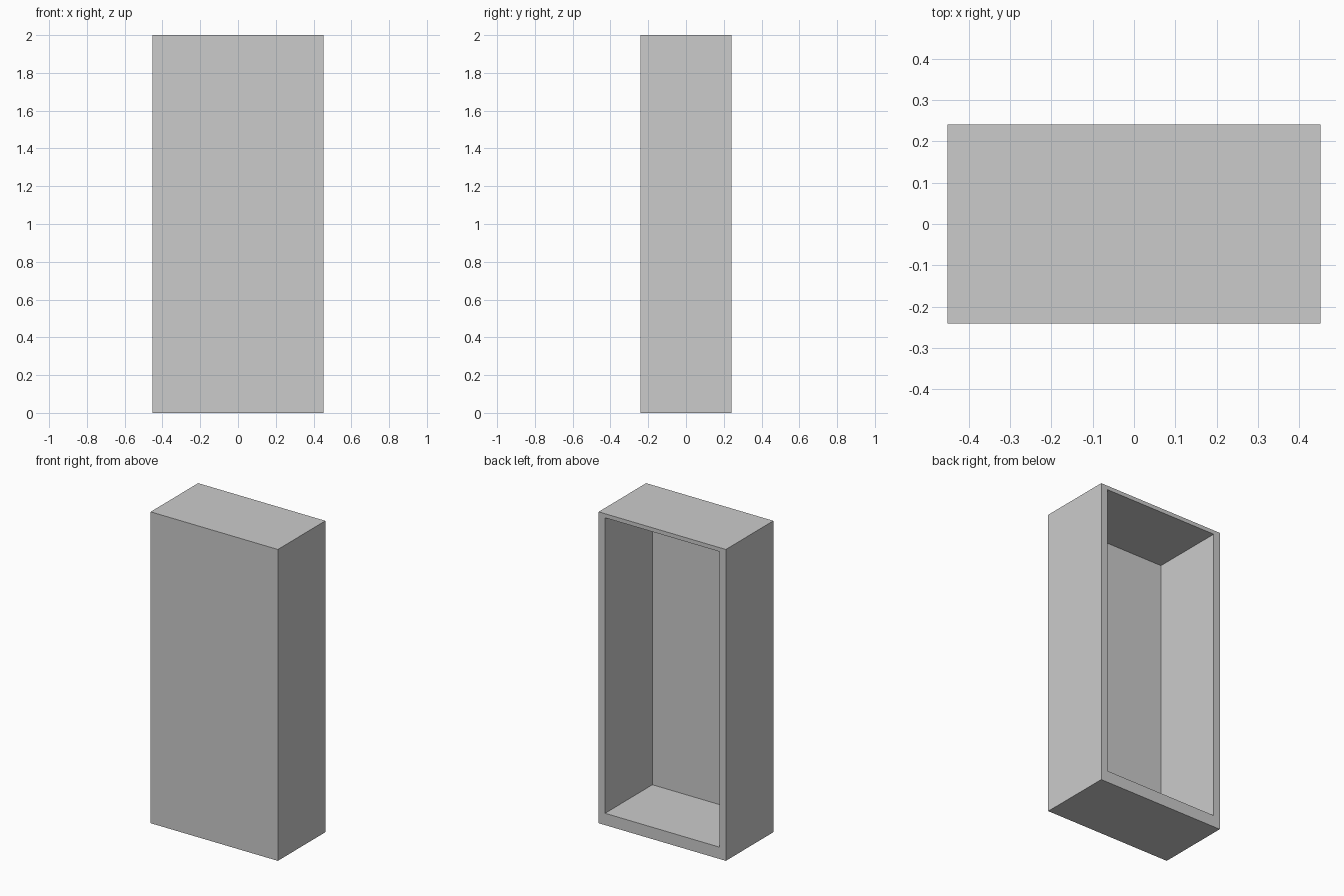
import bpy, bmesh

if "Cube" in bpy.data.objects:
    bpy.data.objects.remove(bpy.data.objects["Cube"])

W, D, H = 0.904, 0.482, 2.0          # outer size
SIDE, TOP, BOTTOM = 0.065, 0.026, 0.076  # frame widths around the opening
FRONT = 0.002                        # very thin front panel

# Cabinet body: solid box
bm = bmesh.new()
bmesh.ops.create_cube(bm, size=1.0)
for v in bm.verts:
    v.co = (v.co.x * W, v.co.y * D, (v.co.z + 0.5) * H)
bm.normal_update()

# Rim around the open back
back = max(bm.faces, key=lambda f: f.calc_center_median().y)
bmesh.ops.inset_individual(bm, faces=[back], thickness=SIDE)
for v in back.verts:
    v.co.z = H - TOP if v.co.z > H / 2 else BOTTOM

# Hollow interior reaching to the front panel
hollow = bmesh.ops.extrude_discrete_faces(bm, faces=[back])["faces"][0]
for v in hollow.verts:
    v.co.y = -D / 2 + FRONT
bmesh.ops.recalc_face_normals(bm, faces=bm.faces[:])

mesh = bpy.data.meshes.new("cabinet_shell")
bm.to_mesh(mesh)
bm.free()
bpy.context.collection.objects.link(bpy.data.objects.new("cabinet_shell", mesh))
